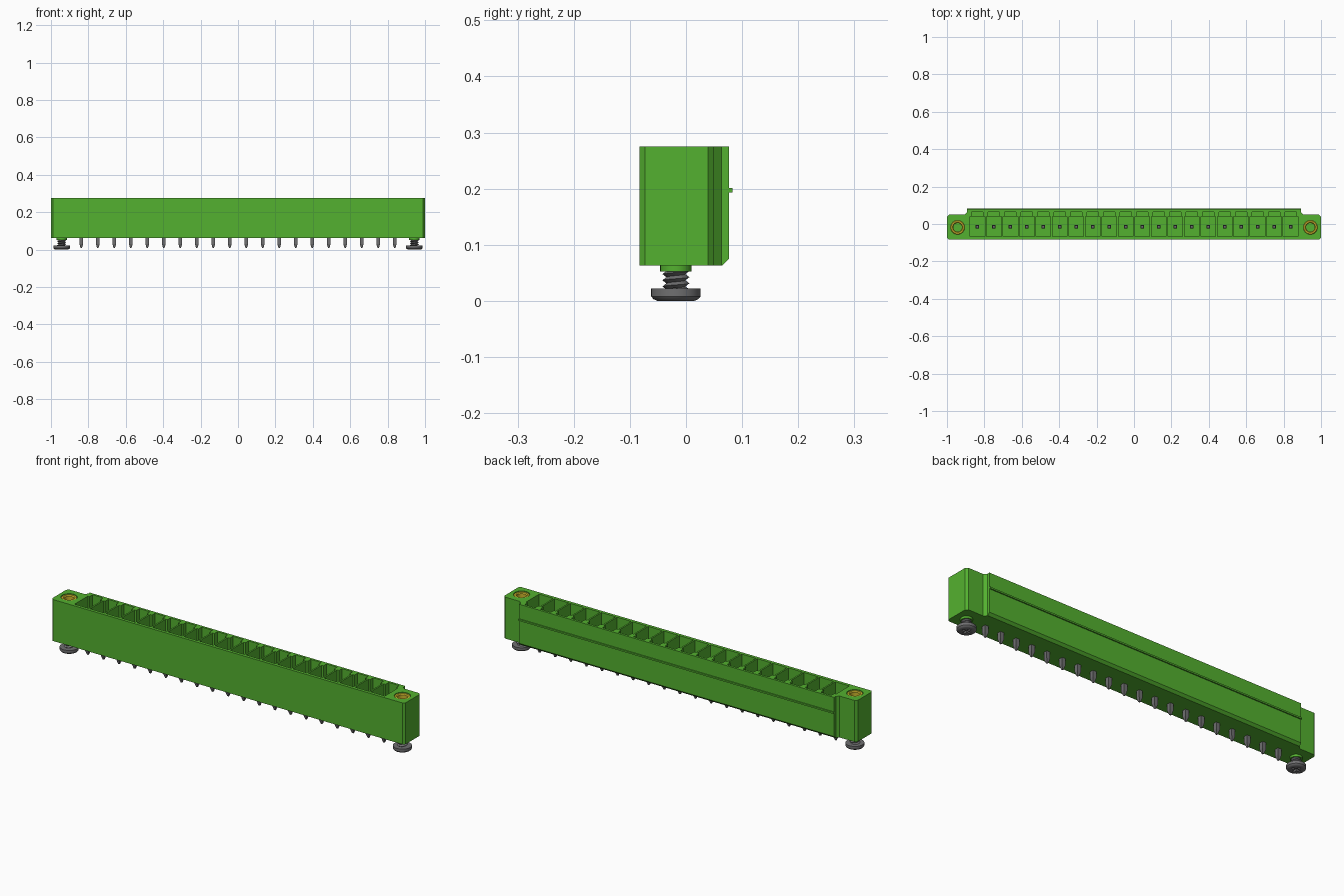
import bpy, bmesh, math
from mathutils import Matrix

cube = bpy.data.objects.get("Cube")
if cube:
    bpy.data.objects.remove(cube, do_unlink=True)


def material(name, rgb, metallic=0.0):
    m = bpy.data.materials.new(name)
    m.use_nodes = True
    m.diffuse_color = (*rgb, 1)
    bsdf = next(n for n in m.node_tree.nodes if n.type == 'BSDF_PRINCIPLED')
    bsdf.inputs["Base Color"].default_value = (*rgb, 1)
    bsdf.inputs["Roughness"].default_value = 0.5
    return m


GREEN = material("green plastic", (0.088, 0.44, 0.029))
BRASS = material("yellow brass", (0.60, 0.46, 0.025))
STEEL = material("grey steel", (0.16, 0.16, 0.165))


def finish(name, bm, mat, smooth=False):
    bmesh.ops.recalc_face_normals(bm, faces=bm.faces[:])
    me = bpy.data.meshes.new(name)
    bm.to_mesh(me)
    bm.free()
    me.materials.append(mat)
    ob = bpy.data.objects.new(name, me)
    bpy.context.collection.objects.link(ob)
    if smooth:
        bpy.ops.object.select_all(action='DESELECT')
        ob.select_set(True)
        bpy.context.view_layer.objects.active = ob
        bpy.ops.object.shade_smooth_by_angle(angle=math.radians(35))
    return ob


def add_box(bm, x0, x1, y0, y1, z0, z1):
    mat = (Matrix.Translation(((x0 + x1) / 2, (y0 + y1) / 2, (z0 + z1) / 2))
           @ Matrix.Diagonal((x1 - x0, y1 - y0, z1 - z0, 1)))
    return bmesh.ops.create_cube(bm, size=1, matrix=mat)["verts"]


def lathe(bm, profile, x, y, n=32, closed=False):
    """Revolve (radius, z) points about a vertical axis at x, y."""
    rings = [[bm.verts.new((x + r * math.cos(2 * math.pi * i / n),
                            y + r * math.sin(2 * math.pi * i / n), z))
              for i in range(n)] for r, z in profile]
    pairs = list(zip(rings, rings[1:]))
    if closed:
        pairs.append((rings[-1], rings[0]))
    else:
        bm.faces.new(rings[0])
        bm.faces.new(rings[-1])
    for a, b in pairs:
        for i in range(n):
            j = (i + 1) % n
            bm.faces.new((a[i], a[j], b[j], b[i]))


def cut(ob, bm):
    """Subtract the cutter mesh from the object and discard the cutter."""
    cutter = finish("cutter", bm, GREEN)
    cutter.hide_render = True
    mod = ob.modifiers.new("cut", 'BOOLEAN')
    mod.operation = 'DIFFERENCE'
    mod.solver = 'EXACT'
    mod.object = cutter
    bpy.ops.object.select_all(action='DESELECT')
    ob.select_set(True)
    bpy.context.view_layer.objects.active = ob
    bpy.ops.object.modifier_apply(modifier=mod.name)
    bpy.data.objects.remove(cutter, do_unlink=True)


BOTTOM, TOP = 0.063, 0.275
PINS, PITCH = 20, 0.0882
PIN_X = [(i - (PINS - 1) / 2) * PITCH for i in range(PINS)]
PIN_Y = -0.015
SCREW_X, SCREW_Y = 0.943, -0.018

# Housing: mirrored outline extruded upward, lower back edge chamfered
half = [(0.99, -0.083), (1, -0.073), (1, 0.039), (0.989, 0.05),
        (0.905, 0.05), (0.892, 0.063), (0.892, 0.077)]
outline = half + [(-x, y) for x, y in reversed(half)]
bm = bmesh.new()
base = bm.faces.new([bm.verts.new((x, y, BOTTOM)) for x, y in outline])
ext = bmesh.ops.extrude_face_region(bm, geom=[base])["geom"]
bmesh.ops.translate(bm, vec=(0, 0, TOP - BOTTOM),
                    verts=[v for v in ext if isinstance(v, bmesh.types.BMVert)])
bmesh.ops.recalc_face_normals(bm, faces=bm.faces[:])
edge = [e for e in bm.edges
        if all(v.co.y > 0.07 and v.co.z < 0.1 for v in e.verts)]
bmesh.ops.bevel(bm, geom=edge, offset=0.012, segments=1, affect='EDGES')
housing = finish("housing", bm, GREEN)

# Contact pockets
bm = bmesh.new()
for x in PIN_X:
    add_box(bm, x - 0.040, x + 0.040, -0.067, 0.040, 0.10, 0.32)
cut(housing, bm)

# Narrow latch slots behind each pocket
bm = bmesh.new()
for x in PIN_X:
    add_box(bm, x - 0.030, x + 0.030, 0.02, 0.065, 0.20, 0.32)
cut(housing, bm)

# Round bores for the threaded inserts
bm = bmesh.new()
for s in (-1, 1):
    lathe(bm, [(0.038, 0.13), (0.038, 0.32)], s * SCREW_X, SCREW_Y)
cut(housing, bm)

# Thin rib along the back
bm = bmesh.new()
add_box(bm, -0.892, 0.892, 0.07, 0.083, 0.193, 0.201)
finish("back_rib", bm, GREEN)

# Contact pins with tapered ends
bm = bmesh.new()
for x in PIN_X:
    w = 0.010
    levels = [(0.35, 0.008), (1, 0.030), (1, 0.205), (0.6, 0.22)]
    rings = [[bm.verts.new((x + sx * w * k, PIN_Y + sy * w * k, z))
              for sx, sy in ((-1, -1), (1, -1), (1, 1), (-1, 1))]
             for k, z in levels]
    bm.faces.new(rings[0])
    bm.faces.new(rings[-1])
    for a, b in zip(rings, rings[1:]):
        for i in range(4):
            bm.faces.new((a[i], a[(i + 1) % 4], b[(i + 1) % 4], b[i]))
finish("contact_pins", bm, STEEL)

for side, s in (("left", 1), ("right", -1)):
    x = s * SCREW_X

    # Brass threaded insert
    bm = bmesh.new()
    lathe(bm, [(0.038, 0.13), (0.038, 0.270), (0.035, 0.273),
               (0.027, 0.273), (0.023, 0.268), (0.023, 0.13)],
          x, SCREW_Y, closed=True)
    finish(side + "_threaded_insert", bm, BRASS, True)

    # Collar under the housing
    bm = bmesh.new()
    lathe(bm, [(0.028, 0.052), (0.028, 0.07)], x, SCREW_Y)
    finish(side + "_collar", bm, GREEN, True)

    # Pan head with a cross recess
    bm = bmesh.new()
    lathe(bm, [(0.033, 0), (0.040, 0.003), (0.044, 0.008), (0.044, 0.022)],
          x, SCREW_Y)
    head = finish(side + "_screw_head", bm, STEEL, True)
    for a, b in ((0.024, 0.005), (0.005, 0.024)):
        bm = bmesh.new()
        add_box(bm, x - a, x + a, SCREW_Y - b, SCREW_Y + b, -0.02, 0.010)
        cut(head, bm)

    # Helical thread: root and crest paths joined by strips
    bm = bmesh.new()
    n, turns, pitch = 20, 4, 0.011

    def helix(radius, lift):
        return [bm.verts.new((x + radius * math.cos(2 * math.pi * j / n),
                              SCREW_Y + radius * math.sin(2 * math.pi * j / n),
                              0.012 + lift + pitch * j / n))
                for j in range(n * (turns + 1) + 1)]

    root, crest = helix(0.017, 0), helix(0.024, pitch / 2)
    for j in range(n * turns):
        bm.faces.new((root[j], root[j + 1], crest[j + 1], crest[j]))
        bm.faces.new((crest[j], crest[j + 1], root[j + 1 + n], root[j + n]))
    loose = [v for v in bm.verts if not v.link_faces]
    bmesh.ops.delete(bm, geom=loose, context='VERTS')
    finish(side + "_screw_thread", bm, STEEL, True)
